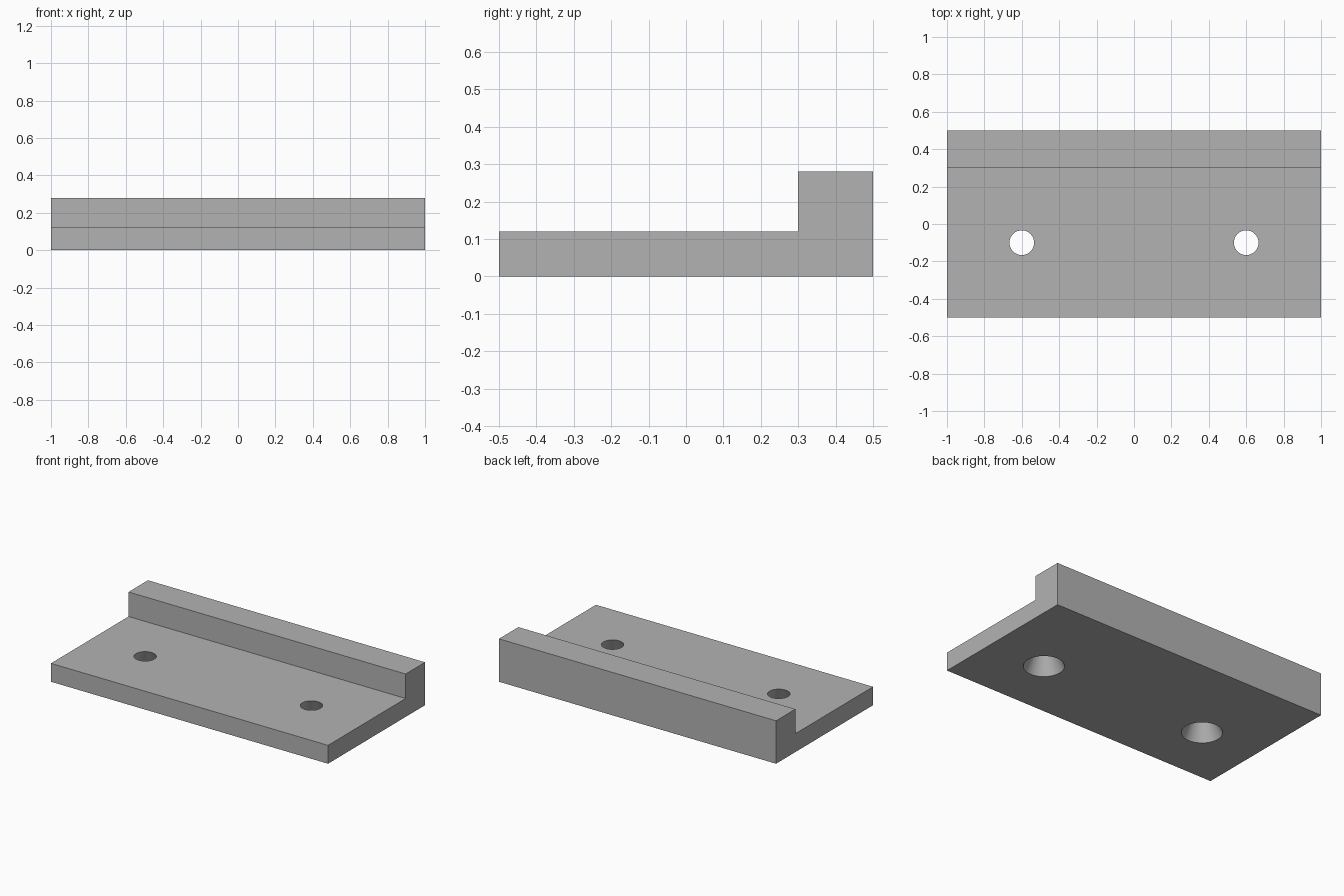
import bpy
import bmesh
import math

if "Cube" in bpy.data.objects:
    bpy.data.objects.remove(bpy.data.objects["Cube"], do_unlink=True)

HALF_LENGTH = 1.0
BASE_HEIGHT = 0.12

# Single grey material
grey = bpy.data.materials.new("plain_grey")
grey.use_nodes = True
colour = (0.45, 0.45, 0.45, 1)
grey.diffuse_color = colour
grey.node_tree.nodes["Principled BSDF"].inputs["Base Color"].default_value = colour

# L-shaped side profile (y, z), extruded along x
profile = [(-0.5, 0), (0.5, 0), (0.5, 0.28), (0.3, 0.28),
           (0.3, BASE_HEIGHT), (-0.5, BASE_HEIGHT)]
bm = bmesh.new()
side = bm.faces.new([bm.verts.new((-HALF_LENGTH, y, z)) for y, z in profile])
extruded = bmesh.ops.extrude_face_region(bm, geom=[side])["geom"]
bmesh.ops.translate(bm, vec=(2 * HALF_LENGTH, 0, 0),
                    verts=[v for v in extruded if isinstance(v, bmesh.types.BMVert)])
bmesh.ops.recalc_face_normals(bm, faces=bm.faces)
mesh = bpy.data.meshes.new("ledge_plate")
bm.to_mesh(mesh)
bm.free()
mesh.materials.append(grey)
plate = bpy.data.objects.new("ledge_plate", mesh)
bpy.context.collection.objects.link(plate)


def cut_tapered_hole(x, y, bottom_radius=0.12, top_radius=0.066, margin=0.02):
    """Cut a hole through the base that widens towards the underside."""
    flare = (bottom_radius - top_radius) / BASE_HEIGHT * margin
    bpy.ops.mesh.primitive_cone_add(
        vertices=64, radius1=bottom_radius + flare, radius2=top_radius - flare,
        depth=BASE_HEIGHT + 2 * margin, location=(x, y, BASE_HEIGHT / 2))
    cutter = bpy.context.object
    cutter.name = "hole_cutter"
    cutter.hide_render = True
    cutter.data.materials.append(grey)
    cut = plate.modifiers.new("hole", 'BOOLEAN')
    cut.operation = 'DIFFERENCE'
    cut.solver = 'EXACT'
    cut.object = cutter
    bpy.ops.object.select_all(action='DESELECT')
    plate.select_set(True)
    bpy.context.view_layer.objects.active = plate
    bpy.ops.object.modifier_apply(modifier=cut.name)
    bpy.data.objects.remove(cutter, do_unlink=True)


# Mirrored pair of screw holes
for sign in (-1, 1):
    cut_tapered_hole(sign * 0.6, -0.1)

# Smooth hole walls, crisp plate edges
bpy.ops.object.shade_smooth_by_angle(angle=math.radians(30))
